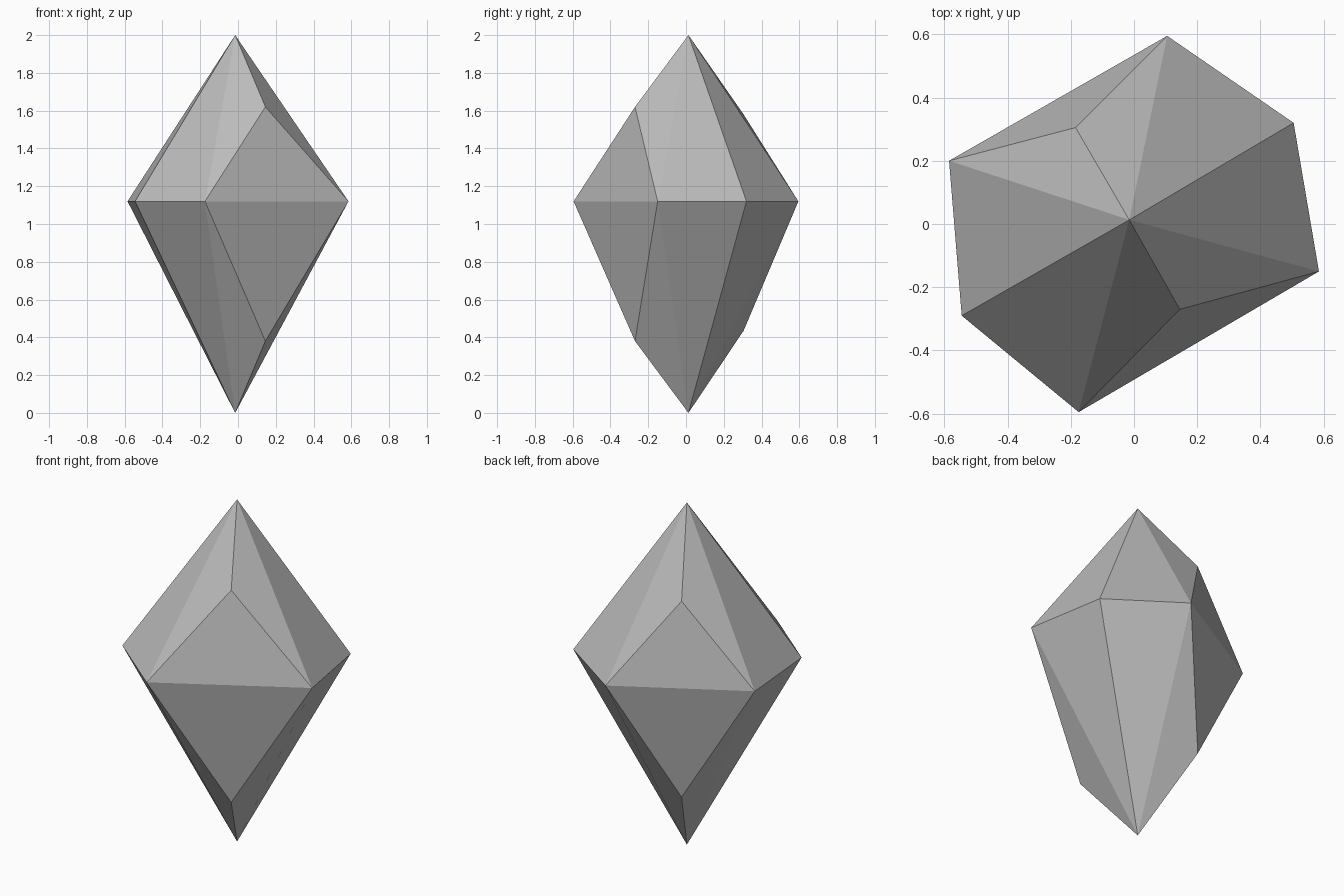
import bpy
import bmesh

# Remove the default cube
cube = bpy.data.objects.get("Cube")
if cube:
    bpy.data.objects.remove(cube, do_unlink=True)

# Stone material
stone = bpy.data.materials.new("grey_stone")
stone.use_nodes = True
grey = (0.5, 0.5, 0.5, 1.0)
stone.diffuse_color = grey
stone.node_tree.nodes["Principled BSDF"].inputs["Base Color"].default_value = grey

# Girdle outline, counter-clockwise from above
GIRDLE_Z = 1.12
GIRDLE = [(0.585, -0.15), (0.505, 0.32), (0.105, 0.595),
          (-0.585, 0.20), (-0.545, -0.29), (-0.175, -0.595)]
TIP = (-0.015, 0.013)

# Extra corner points over the two long sides, keyed by girdle edge:
# position, then height on the crown and on the base
CORNERS = {2: (-0.185, 0.305, 1.58, 0.435),
           5: (0.145, -0.27, 1.62, 0.38)}

bm = bmesh.new()
ring = [bm.verts.new((x, y, GIRDLE_Z)) for x, y in GIRDLE]


def add_half(tip_z, level):
    """Close the girdle to one tip, breaking the long sides at their corners."""
    tip = bm.verts.new((*TIP, tip_z))
    for i, a in enumerate(ring):
        b = ring[(i + 1) % len(ring)]
        if i in CORNERS:
            c = CORNERS[i]
            mid = bm.verts.new((c[0], c[1], c[level]))
            triangles = [(a, b, mid), (b, tip, mid), (tip, a, mid)]
        else:
            triangles = [(a, b, tip)]
        for tri in triangles:
            bm.faces.new(tri)


add_half(2.0, 2)    # crown
add_half(0.0, 3)    # base

bmesh.ops.recalc_face_normals(bm, faces=bm.faces)
mesh = bpy.data.meshes.new("crystal")
bm.to_mesh(mesh)
bm.free()
mesh.materials.append(stone)

crystal = bpy.data.objects.new("crystal", mesh)
bpy.context.collection.objects.link(crystal)
